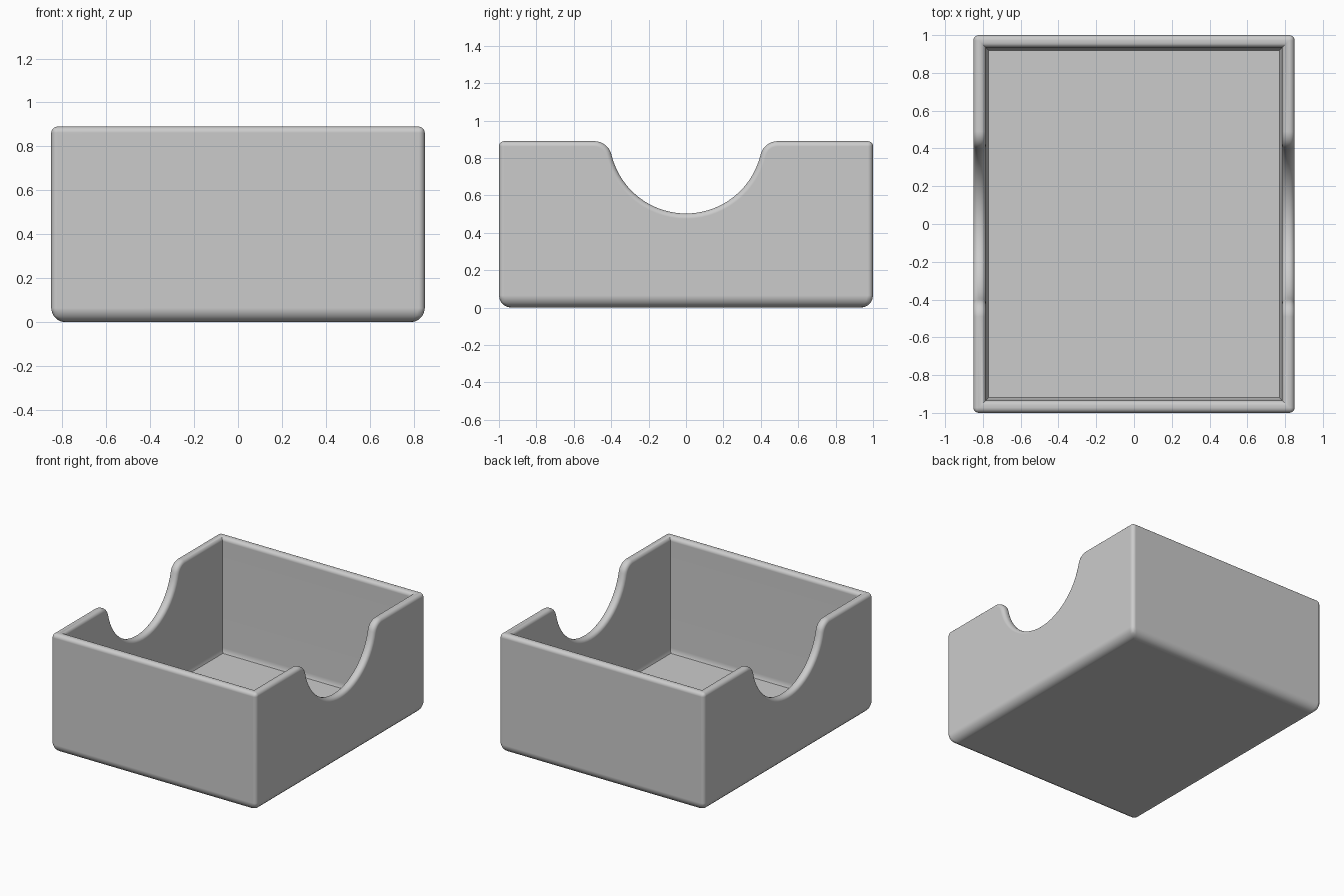
import bpy, bmesh
from math import sin, cos, pi, atan2, hypot, radians

cube = bpy.data.objects.get("Cube")
if cube:
    bpy.data.objects.remove(cube, do_unlink=True)

# Main sizes
HX, HY, TOP = 0.85, 1.0, 0.89
WALL, FLOOR, STEP = 0.066, 0.03, 0.035
R_BOTTOM, R_RIM = 0.065, 0.028


def notch_profile():
    """Scooped dip in a side wall, as (y, z) from front to back."""
    radius, centre_z, shoulder_y = 0.41, 0.913, 0.49
    # Shoulder radius that is tangent to both the rim and the scoop
    d = centre_z - TOP
    r = (radius**2 - shoulder_y**2 - d**2) / (2 * (d - radius))
    tilt = atan2(d + r, shoulder_y)
    half = []
    for i in range(9):
        a = pi / 2 + (pi / 2 - tilt) * i / 8
        half.append((shoulder_y + r * cos(a), TOP - r + r * sin(a)))
    for i in range(1, 15):
        a = -tilt - (pi / 2 - tilt) * i / 14
        half.append((radius * cos(a), centre_z + radius * sin(a)))
    return [(-y, z) for y, z in half] + half[-2::-1]


def rim_loop(bm, hx, hy, notch):
    """Rim outline: right wall front to back, then left wall back to front."""
    right = [(-hy, TOP)] + notch + [(hy, TOP)]
    pts = [(hx, y, z) for y, z in right] + [(-hx, y, z) for y, z in right[::-1]]
    return [bm.verts.new(p) for p in pts]


def corner_loop(bm, hx, hy, z):
    return [bm.verts.new((sx * hx, sy * hy, z))
            for sx, sy in ((1, -1), (1, 1), (-1, 1), (-1, -1))]


def add_walls(bm, rim, base):
    """Four wall faces between a rim outline and four corners below it."""
    n = len(rim) // 2
    bm.faces.new([base[0], base[1]] + rim[:n][::-1])
    bm.faces.new([base[2], base[3]] + rim[n:][::-1])
    bm.faces.new([base[1], base[2], rim[n], rim[n - 1]])
    bm.faces.new([base[3], base[0], rim[0], rim[-1]])


def bridge(bm, a, b):
    for i in range(len(a)):
        j = (i + 1) % len(a)
        bm.faces.new([a[i], a[j], b[j], b[i]])


# Open tray with solid walls
bm = bmesh.new()
notch = notch_profile()
outer = rim_loop(bm, HX, HY, notch)
inner = rim_loop(bm, HX - WALL, HY - WALL, notch)
base = corner_loop(bm, HX, HY, 0)
wall_foot = corner_loop(bm, HX - WALL, HY - WALL, FLOOR + STEP)
floor = corner_loop(bm, HX - WALL - 0.015, HY - WALL - 0.015, FLOOR)
add_walls(bm, outer, base)
add_walls(bm, inner, wall_foot)
bridge(bm, outer, inner)
bridge(bm, wall_foot, floor)
bm.faces.new(floor)
bm.faces.new(base)
bmesh.ops.recalc_face_normals(bm, faces=bm.faces)

# Rounding amounts: wide under the base, narrow on rim and upright corners
weight = bm.edges.layers.float.new("bevel_weight_edge")
n = len(outer) // 2
for loop, amount in ((outer, R_RIM), (inner, R_RIM), (base, R_BOTTOM)):
    for i in range(len(loop)):
        edge = bm.edges.get((loop[i], loop[(i + 1) % len(loop)]))
        edge[weight] = amount / R_BOTTOM
for low, high in zip(base, (outer[0], outer[n - 1], outer[n], outer[-1])):
    bm.edges.get((low, high))[weight] = R_RIM / R_BOTTOM

mesh = bpy.data.meshes.new("notched_tray")
bm.to_mesh(mesh)
bm.free()
tray = bpy.data.objects.new("notched_tray", mesh)
bpy.context.collection.objects.link(tray)

# Plain grey
mat = bpy.data.materials.new("light_grey")
mat.use_nodes = True
grey = (0.6, 0.6, 0.6, 1)
mat.diffuse_color = grey
mat.node_tree.nodes["Principled BSDF"].inputs["Base Color"].default_value = grey
mesh.materials.append(mat)

# Rounded edges and smooth shading
bpy.ops.object.select_all(action="DESELECT")
tray.select_set(True)
bpy.context.view_layer.objects.active = tray
bevel = tray.modifiers.new("rounding", "BEVEL")
bevel.limit_method = "WEIGHT"
bevel.width = R_BOTTOM
bevel.segments = 5
bevel.use_clamp_overlap = False
bpy.ops.object.modifier_apply(modifier=bevel.name)
bpy.ops.object.shade_smooth_by_angle(angle=radians(35))
normals = tray.modifiers.new("flat_panels", "WEIGHTED_NORMAL")
normals.keep_sharp = True
